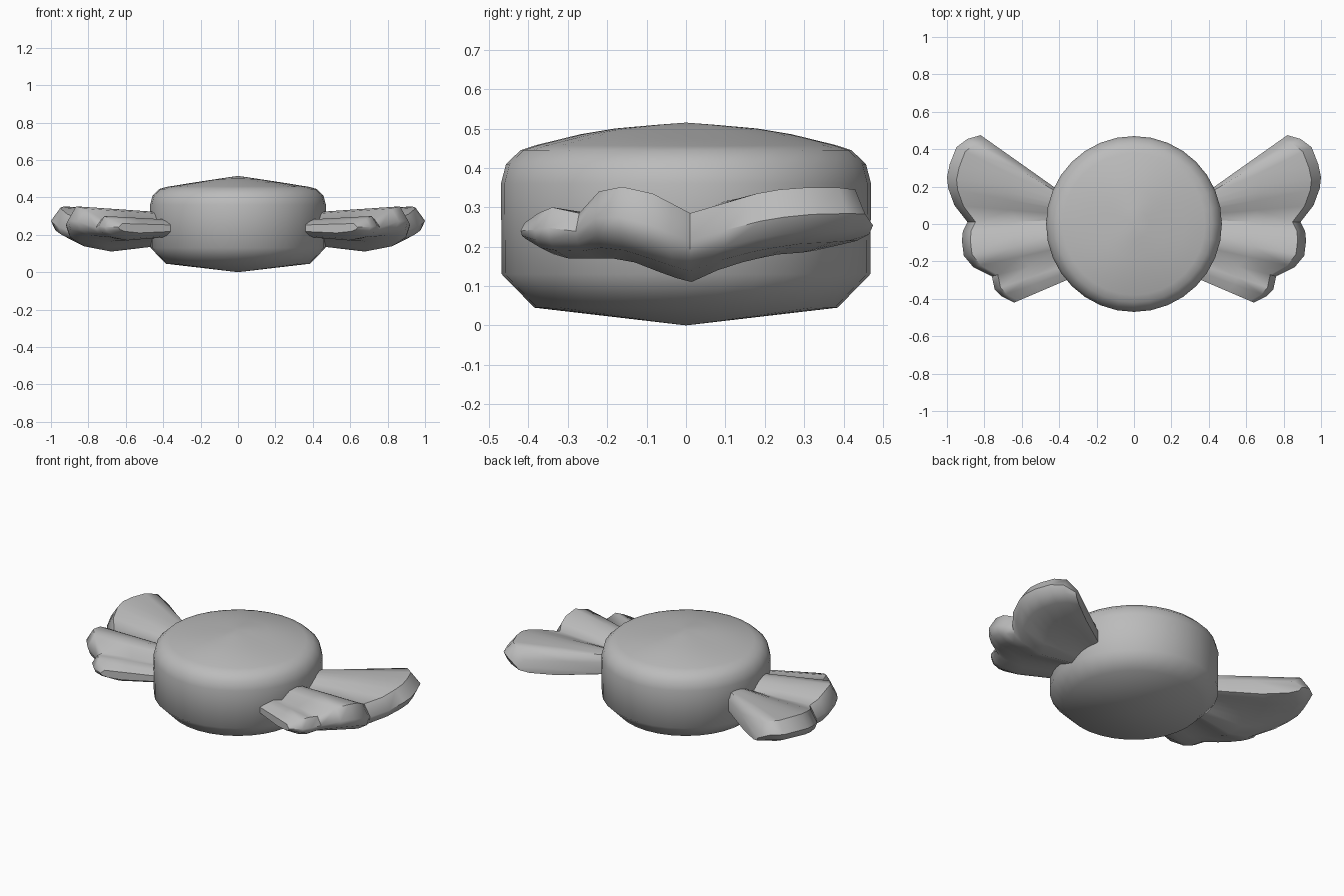
import bpy, bmesh, math

if "Cube" in bpy.data.objects:
    bpy.data.objects.remove(bpy.data.objects["Cube"], do_unlink=True)

grey = bpy.data.materials.new("plain_grey")
grey.use_nodes = True
GREY = (0.5, 0.5, 0.5, 1)
grey.diffuse_color = GREY
grey.node_tree.nodes["Principled BSDF"].inputs["Base Color"].default_value = GREY


def finish(bm, name, angle):
    bmesh.ops.recalc_face_normals(bm, faces=bm.faces)
    mesh = bpy.data.meshes.new(name)
    bm.to_mesh(mesh)
    bm.free()
    mesh.materials.append(grey)
    obj = bpy.data.objects.new(name, mesh)
    bpy.context.collection.objects.link(obj)
    bpy.ops.object.select_all(action='DESELECT')
    obj.select_set(True)
    bpy.context.view_layer.objects.active = obj
    bpy.ops.object.shade_smooth_by_angle(angle=math.radians(angle))
    return obj


def bridge(bm, a, b, closed=True):
    n = len(a)
    for i in range(n if closed else n - 1):
        j = (i + 1) % n
        bm.faces.new((a[i], a[j], b[j], b[i]))


# Round candy body: radius, height, extra height toward the front and back
profile = [(0.385, 0.045, 0), (0.468, 0.13, 0), (0.47, 0.36, 0),
           (0.457, 0.41, 0), (0.42, 0.445, 0), (0.38, 0.456, 0.002),
           (0.27, 0.474, 0.011), (0.18, 0.488, 0.012), (0.08, 0.503, 0.006)]
SEG = 32
bm = bmesh.new()
rings = []
for r, z, bulge in profile:
    ring = []
    for i in range(SEG):
        a = 2 * math.pi * i / SEG
        ring.append(bm.verts.new((r * math.cos(a), r * math.sin(a),
                                  z + bulge * math.sin(a) ** 2)))
    rings.append(ring)
for lower, upper in zip(rings, rings[1:]):
    bridge(bm, lower, upper)
for ring, z in ((rings[0], 0.0), (rings[-1], 0.515)):
    centre = bm.verts.new((0, 0, z))
    for i in range(SEG):
        bm.faces.new((ring[i], ring[(i + 1) % SEG], centre))
finish(bm, "candy_body", 60)

# Wrapper fan, back to front: tip x, tip y, top z, bottom z, root y
fan = [(0.82, 0.475, 0.29, 0.20, 0.15), (0.89, 0.455, 0.345, 0.19, 0.14),
       (0.95, 0.41, 0.35, 0.185, 0.12), (0.985, 0.32, 0.35, 0.18, 0.10),
       (1.0, 0.25, 0.345, 0.17, 0.085), (0.993, 0.19, 0.335, 0.16, 0.07),
       (0.96, 0.10, 0.31, 0.14, 0.05), (0.89, 0.01, 0.285, 0.11, 0.02),
       (0.915, -0.04, 0.31, 0.12, 0.0), (0.92, -0.09, 0.335, 0.135, -0.03),
       (0.91, -0.17, 0.352, 0.16, -0.07), (0.86, -0.23, 0.34, 0.17, -0.12),
       (0.76, -0.28, 0.285, 0.17, -0.17), (0.745, -0.35, 0.30, 0.17, -0.22),
       (0.71, -0.385, 0.285, 0.18, -0.26), (0.64, -0.42, 0.26, 0.21, -0.30)]
ROOT_X, MID_Z = 0.36, 0.235


def wrapper_fan(name, side):
    bm = bmesh.new()
    sections = []
    for x, y, top, bottom, root_y in fan:
        root_top = MID_Z + (top - MID_Z) * 0.7
        root_bottom = MID_Z + (bottom - MID_Z) * 0.7
        thick = top - bottom
        # Position along the fold and height, around the section
        loop = [(0, root_top), (0.5, root_top * 0.45 + top * 0.55), (0.92, top),
                (1, bottom + thick * 0.6), (0.97, bottom + thick * 0.35),
                (0.87, bottom + thick * 0.16), (0.6, bottom), (0, root_bottom)]
        sections.append([bm.verts.new((side * (ROOT_X + (x - ROOT_X) * t),
                                       root_y + (y - root_y) * t, z))
                         for t, z in loop])
    for a, b in zip(sections, sections[1:]):
        bridge(bm, a, b)
    bm.faces.new(sections[0])
    bm.faces.new(sections[-1])
    finish(bm, name, 50)


wrapper_fan("left_wrapper_fan", 1)
wrapper_fan("right_wrapper_fan", -1)
